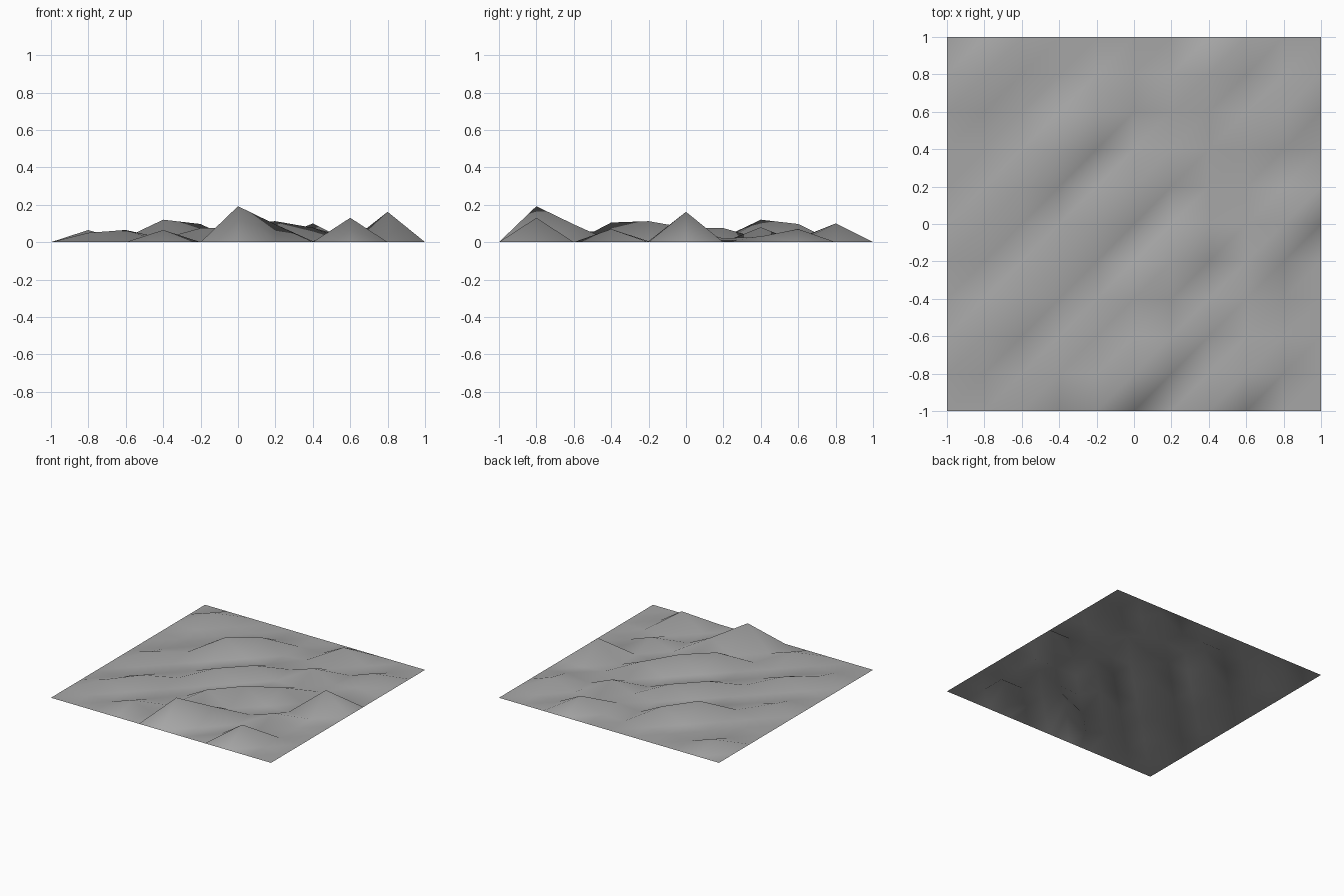
import bpy
import bmesh

cube = bpy.data.objects.get("Cube")
if cube:
    bpy.data.objects.remove(cube, do_unlink=True)

CELLS = 10
STEP = 2 / CELLS

# Diagonal ridges: first grid column and row, then heights going up and right
RIDGES = [
    (1, 9, [0.065]),
    (1, 5, [0.05, 0.025, 0.12, 0.097]),
    (1, 2, [0.05, 0.065, 0.02, 0.075, 0.075, 0.018]),
    (6, 8, [0.02, 0.1]),
    (7, 7, [0.08]),
    (9, 8, [0.07]),
    (3, 1, [0.065]),
    (5, 3, [0.105, 0.112, 0.077, 0.02, 0.03]),
    (5, 1, [0.192, 0.095, 0.005, 0.005, 0.162]),
    (8, 3, [0.07]),
    (8, 1, [0.13]),
]
heights = {(col + i, row + i): z
           for col, row, ridge in RIDGES
           for i, z in enumerate(ridge)}

# Ground sheet with a flat border
bm = bmesh.new()
bmesh.ops.create_grid(bm, x_segments=CELLS, y_segments=CELLS, size=1)
for v in bm.verts:
    cell = (round((v.co.x + 1) / STEP), round((v.co.y + 1) / STEP))
    v.co.z = heights.get(cell, 0)

# Split every square along the ridge direction
for face in list(bm.faces):
    corners = sorted(face.verts, key=lambda v: v.co.x + v.co.y)
    bmesh.utils.face_split(face, corners[0], corners[-1])
for face in bm.faces:
    face.smooth = True

mesh = bpy.data.meshes.new("terrain")
bm.to_mesh(mesh)
bm.free()

# Plain grey ground
grey = bpy.data.materials.new("ground grey")
grey.use_nodes = True
colour = (0.38, 0.38, 0.38, 1)
grey.diffuse_color = colour
grey.node_tree.nodes["Principled BSDF"].inputs["Base Color"].default_value = colour
mesh.materials.append(grey)

terrain = bpy.data.objects.new("terrain", mesh)
bpy.context.collection.objects.link(terrain)
